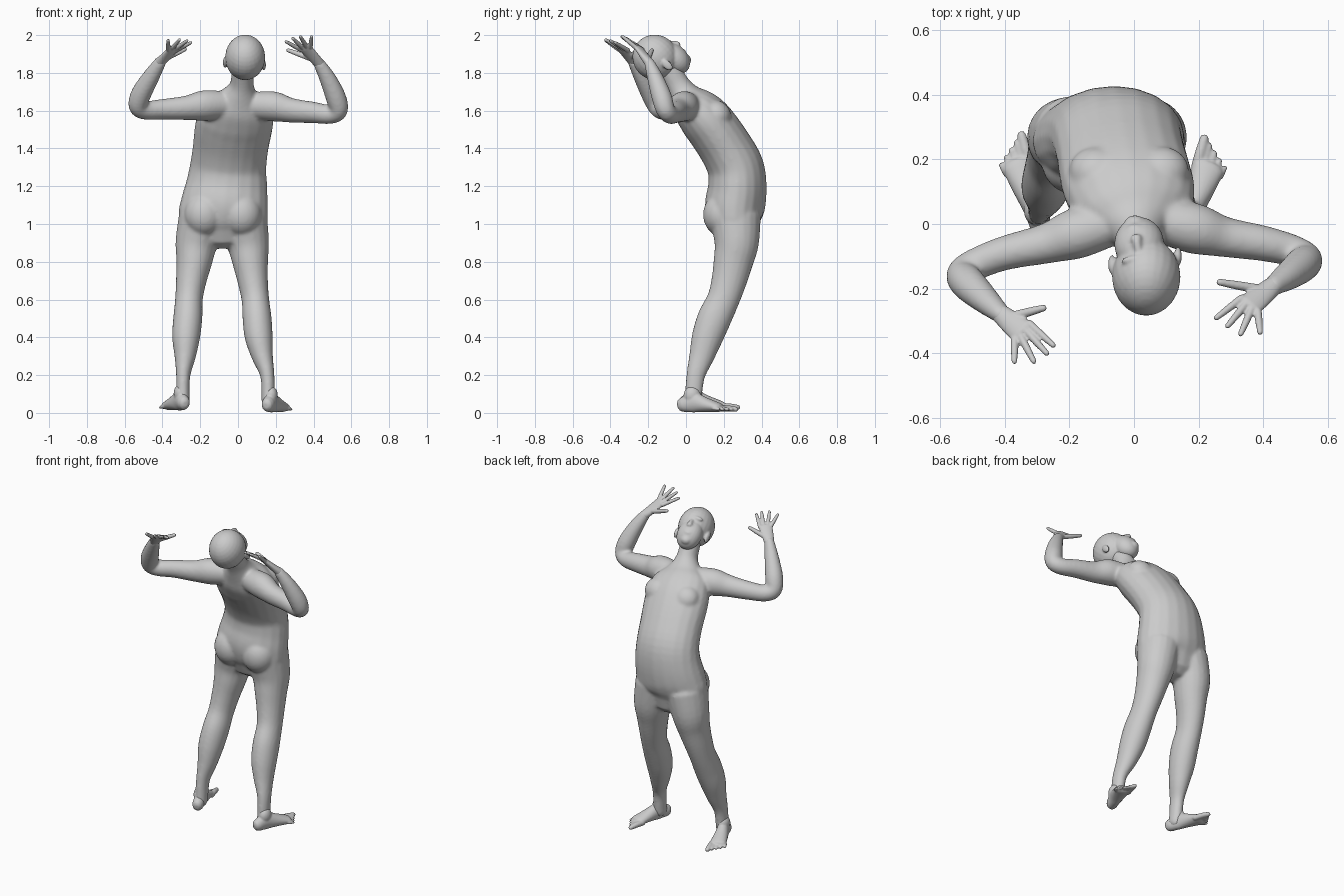
import bpy, bmesh, math
from mathutils import Vector, Matrix

SIDES = 20


def catmull(p, steps=4):
    # smooth interpolation of ring stations (x, y, z, half width, half depth)
    p = [tuple(q) for q in p]
    ext = [p[0]] + p + [p[-1]]
    out = []
    for i in range(1, len(ext) - 2):
        for s in range(steps):
            t = s / steps
            out.append([0.5 * (2*b + (c-a)*t + (2*a-5*b+4*c-d)*t*t + (3*b-a-3*c+d)*t**3)
                        for a, b, c, d in zip(*ext[i-1:i+3])])
    out.append(list(p[-1]))
    return out


def loft(bm, stations, side=(1, 0, 0)):
    # elliptical tube through the stations with rounded ends
    st = catmull(stations)
    pos = [Vector(s[:3]) for s in st]
    rings = []
    n = len(st)
    for i, s in enumerate(st):
        t = (pos[min(i+1, n-1)] - pos[max(i-1, 0)]).normalized()
        u = Vector(side)
        u = (u - t * u.dot(t)).normalized()
        v = t.cross(u)
        extra = [(0, 1)]
        if i == 0:
            extra = [(-0.9, 0.4), (-0.6, 0.8), (0, 1)]
        if i == n - 1:
            extra = [(0, 1), (0.6, 0.8), (0.9, 0.4)]
        for off, k in extra:
            c = pos[i] + t * off * min(s[3], s[4])
            rings.append([bm.verts.new(c + u*s[3]*k*math.cos(a) + v*s[4]*k*math.sin(a))
                          for a in (2*math.pi*j/SIDES for j in range(SIDES))])
    for r0, r1 in zip(rings, rings[1:]):
        for j in range(SIDES):
            k = (j+1) % SIDES
            bm.faces.new((r0[j], r0[k], r1[k], r1[j]))
    bm.faces.new(rings[0][::-1])
    bm.faces.new(rings[-1])


def blob(bm, c, r, tilt=0.0):
    # ellipsoid, tilted about x
    m = Matrix.Translation(c) @ Matrix.Rotation(tilt, 4, 'X') @ Matrix.Diagonal((*r, 1))
    bmesh.ops.create_uvsphere(bm, u_segments=24, v_segments=16, radius=1, matrix=m)


def finish(bm, name, voxel, smooth):
    # fuse overlapping volumes into one smooth skin
    bmesh.ops.recalc_face_normals(bm, faces=bm.faces)
    me = bpy.data.meshes.new(name)
    bm.to_mesh(me)
    bm.free()
    ob = bpy.data.objects.new(name, me)
    bpy.context.collection.objects.link(ob)
    r = ob.modifiers.new("fuse", 'REMESH')
    r.mode = 'VOXEL'
    r.voxel_size = voxel
    r.use_smooth_shade = True
    s = ob.modifiers.new("soften", 'SMOOTH')
    s.factor = 0.5
    s.iterations = smooth
    return ob


body = bmesh.new()
# torso and neck, arched backwards
loft(body, [(-.08, .26, .98, .19, .12), (-.08, .257, 1.03, .235, .145),
            (-.072, .26, 1.1, .232, .16), (-.06, .272, 1.2, .217, .155),
            (-.052, .262, 1.3, .203, .15), (-.04, .212, 1.4, .20, .143),
            (-.025, .145, 1.5, .205, .14), (-.01, .092, 1.565, .20, .135),
            (0, .035, 1.625, .175, .115), (.01, -.005, 1.675, .11, .085),
            (.02, -.04, 1.73, .066, .066), (.025, -.075, 1.79, .06, .062),
            (.03, -.11, 1.84, .06, .06)])
# chest and buttocks
for x in (-.115, .085):
    blob(body, (x, .165, 1.58), (.085, .07, .08), math.radians(40))
for x in (-.18, .02):
    blob(body, (x, .19, 1.05), (.105, .1, .115))
# legs: (left x, right x, y, z, half width, half depth)
leg = [(-.19, .03, .262, 1.03, .125, .135), (-.22, .053, .268, .9, .112, .118),
       (-.232, .065, .25, .8, .095, .105), (-.248, .078, .228, .7, .081, .094),
       (-.26, .092, .197, .6, .073, .086), (-.266, .101, .15, .5, .077, .09),
       (-.275, .11, .113, .4, .074, .083), (-.28, .129, .083, .3, .057, .067),
       (-.29, .155, .052, .2, .038, .05), (-.292, .16, .04, .1, .036, .046),
       (-.292, .16, .035, .06, .036, .045)]
for k in (0, 1):
    loft(body, [(s[k], *s[2:]) for s in leg])
# arms, bent at the elbow
arms = [[(-.08, .0, 1.63, .07, .075), (-.18, -.03, 1.627, .078, .082),
         (-.27, -.06, 1.615, .062, .066), (-.4, -.09, 1.607, .053, .055),
         (-.49, -.125, 1.602, .05, .05), (-.53, -.155, 1.625, .05, .05),
         (-.512, -.185, 1.69, .054, .054), (-.46, -.235, 1.78, .043, .045),
         (-.41, -.28, 1.86, .029, .032)],
        [(.09, .01, 1.625, .07, .075), (.19, -.015, 1.622, .078, .08),
         (.28, -.04, 1.602, .062, .066), (.4, -.06, 1.59, .055, .057),
         (.49, -.083, 1.58, .05, .05), (.532, -.108, 1.603, .05, .05),
         (.518, -.128, 1.67, .054, .054), (.475, -.162, 1.77, .043, .045),
         (.43, -.192, 1.85, .029, .032)]]
for a in arms:
    loft(body, a, (.3, .9, .4))
finish(body, "body", .009, 8)

# head, tilted back: skull, jaw, nose, lips, brow, ears
head = bmesh.new()
T = math.radians(45)
blob(head, (.038, -.163, 1.882), (.106, .119, .122), T)
blob(head, (.016, -.062, 1.877), (.077, .07, .095), T)
blob(head, (.003, -.003, 1.868), (.035, .03, .03), T)
loft(head, [(.017, -.1, 1.962, .01, .01), (.01, -.065, 1.957, .013, .014),
            (.007, -.047, 1.95, .019, .018)])
blob(head, (.004, -.013, 1.912), (.026, .012, .014), T)
blob(head, (.02, -.115, 1.965), (.06, .022, .016), T)
for c in ((-.068, -.125, 1.855), (.136, -.1, 1.842)):
    blob(head, c, (.012, .022, .036), T)
finish(head, "head", .006, 4)

# hands: wrist, knuckle centre, palm spread direction, thumb-to-little tips
hands = [("left_hand", (-.412, -.278, 1.857), (-.347, -.332, 1.922), (.8, .55, .1),
          [(-.28, -.26, 1.925), (-.25, -.375, 1.96), (-.27, -.40, 1.97),
           (-.31, -.425, 1.975), (-.37, -.425, 1.972)]),
         ("right_hand", (.432, -.19, 1.847), (.358, -.25, 1.93), (-.85, .5, -.1),
          [(.265, -.18, 1.92), (.255, -.29, 1.965), (.29, -.315, 1.982),
           (.33, -.34, 1.992), (.39, -.335, 1.992)])]
for name, w, k, spread, tips in hands:
    bm = bmesh.new()
    w, k = Vector(w), Vector(k)
    d = (k - w).normalized()
    s = Vector(spread)
    s = (s - d * s.dot(d)).normalized()
    loft(bm, [(*w, .03, .026), (*w.lerp(k, .45), .036, .02), (*k, .041, .015)], s)
    for i, tip in enumerate(tips):
        tip = Vector(tip)
        if i == 0:
            base, r = w.lerp(k, .4) + s * .02, .015
        else:
            base, r = k + s * (.033 - .022 * (i - 1)), .0125
        loft(bm, [(*base, r, r), (*base.lerp(tip, .55), r*.9, r*.9), (*tip, r*.7, r*.7)],
             (.3, .8, -.5))
    finish(bm, name, .0045, 2)

# feet: heel, angle outwards, mirror sign, ground height
for name, hx, hy, sgn, z0 in (("left_foot", -.288, -.005, -1, .012),
                              ("right_foot", .158, -.015, 1, .002)):
    bm = bmesh.new()
    fwd = Vector((sgn * .36, 1, 0)).normalized()
    out = Vector((sgn * fwd.y, -sgn * fwd.x, 0))

    def at(f, o, z):
        return Vector((hx, hy, z0 + z)) + fwd * f + out * o
    loft(bm, [(*at(0, 0, .042), .034, .04), (*at(.06, 0, .052), .036, .052),
              (*at(.13, .003, .04), .043, .038), (*at(.2, .004, .027), .05, .025)], out)
    blob(bm, at(.05, 0, .09), (.036, .045, .05))
    for i in range(5):
        r = .017 if i == 0 else .0125 - .0006 * i
        o = -.035 + .0205 * i
        loft(bm, [(*at(.19, o*.9, .022), r, r), (*at(.235 - .012*i, o, .022), r, r),
                  (*at(.283 - .016*i, o*1.1, .017), r*.85, r*.8)], out)
    finish(bm, name, .0055, 3)
